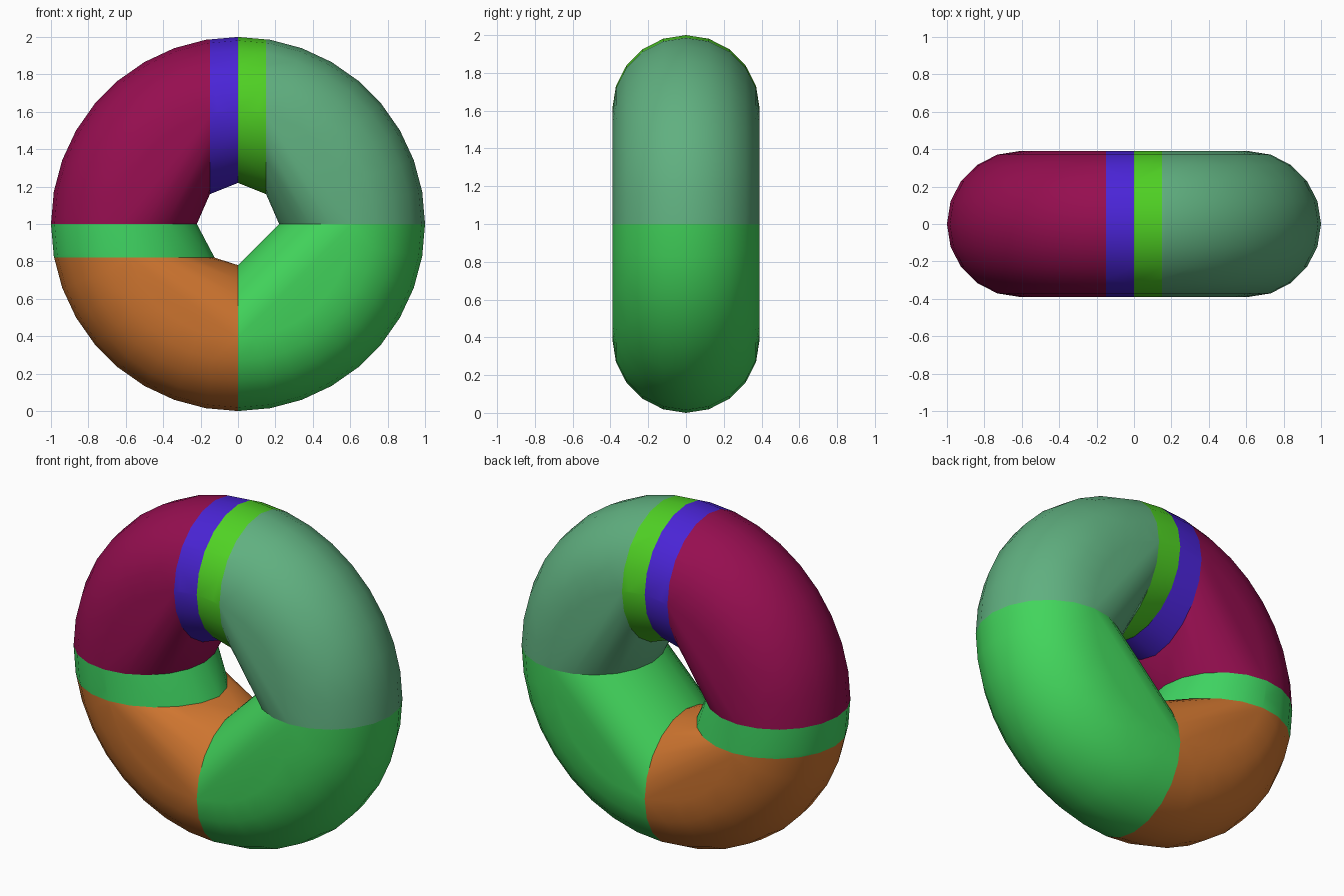
import bpy, bmesh, math
from mathutils import Vector

cube = bpy.data.objects.get("Cube")
if cube:
    bpy.data.objects.remove(cube, do_unlink=True)

CENTRE_Z, RING_R, TUBE_R = 1.0, 0.61, 0.39
RING_SEGS, TUBE_SEGS = 36, 20


def linear(c):
    c /= 255
    return c / 12.92 if c <= 0.04045 else ((c + 0.055) / 1.055) ** 2.4


def make_material(name, rgb):
    mat = bpy.data.materials.new(name)
    col = tuple(linear(c) for c in rgb) + (1.0,)
    mat.diffuse_color = col
    mat.use_nodes = True
    bsdf = mat.node_tree.nodes["Principled BSDF"]
    bsdf.inputs["Base Color"].default_value = col
    bsdf.inputs["Roughness"].default_value = 0.7
    return mat


def torus():
    """Upright ring lying in the xz plane."""
    bm = bmesh.new()
    rows = []
    for i in range(RING_SEGS):
        a = 2 * math.pi * i / RING_SEGS
        row = []
        for j in range(TUBE_SEGS):
            b = 2 * math.pi * j / TUBE_SEGS
            r = RING_R + TUBE_R * math.cos(b)
            row.append(bm.verts.new((r * math.cos(a), TUBE_R * math.sin(b),
                                     CENTRE_Z + r * math.sin(a))))
        rows.append(row)
    for i in range(RING_SEGS):
        p, q = rows[i], rows[(i + 1) % RING_SEGS]
        for j in range(TUBE_SEGS):
            k = (j + 1) % TUBE_SEGS
            bm.faces.new((p[j], p[k], q[k], q[j]))
    return bm


def ring_piece(name, x_range, z_range, mat):
    """Slice the ring to a box, then wrap the slice in a convex shell."""
    bm = torus()
    cuts = []
    for axis, (lo, hi) in ((Vector((1, 0, 0)), x_range), (Vector((0, 0, 1)), z_range)):
        cuts += [(axis * lo, -axis), (axis * hi, axis)]
    for point, normal in cuts:
        bmesh.ops.bisect_plane(bm, geom=bm.verts[:] + bm.edges[:] + bm.faces[:],
                               dist=1e-5, plane_co=point, plane_no=normal,
                               clear_outer=True)
    shell = bmesh.new()
    for v in bm.verts:
        shell.verts.new(v.co)
    bm.free()
    bmesh.ops.remove_doubles(shell, verts=shell.verts[:], dist=1e-4)
    bmesh.ops.convex_hull(shell, input=shell.verts[:])
    loose = [v for v in shell.verts if not v.link_faces]
    bmesh.ops.delete(shell, geom=loose, context='VERTS')
    bmesh.ops.dissolve_limit(shell, angle_limit=math.radians(0.5),
                             verts=shell.verts[:], edges=shell.edges[:])
    bmesh.ops.recalc_face_normals(shell, faces=shell.faces[:])
    mesh = bpy.data.meshes.new(name)
    shell.to_mesh(mesh)
    shell.free()
    mesh.materials.append(mat)
    obj = bpy.data.objects.new(name, mesh)
    bpy.context.collection.objects.link(obj)
    bpy.ops.object.select_all(action='DESELECT')
    obj.select_set(True)
    bpy.context.view_layer.objects.active = obj
    bpy.ops.object.shade_smooth_by_angle(angle=math.radians(30))


# Ring pieces: name, x range, z range, colour name, colour
FAR = 3
PIECES = [
    ("upper_right_arc", (-FAR, -0.15), (1, FAR), "Crimson", (150, 14, 80)),
    ("top_right_band", (-0.15, 0), (1, FAR), "Violet blue", (74, 36, 214)),
    ("top_left_band", (0, 0.15), (1, FAR), "Lime green", (80, 210, 36)),
    ("upper_left_arc", (0.15, FAR), (1, FAR), "Sage green", (96, 176, 128)),
    ("lower_left_arc", (0, FAR), (-FAR, 1), "Bright green", (66, 213, 92)),
    ("side_band", (-FAR, 0), (0.82, 1), "Spring green", (64, 215, 99)),
    ("lower_right_arc", (-FAR, 0), (-FAR, 0.82), "Orange", (208, 118, 48)),
]
for name, xs, zs, colour, rgb in PIECES:
    ring_piece(name, xs, zs, make_material(colour, rgb))
